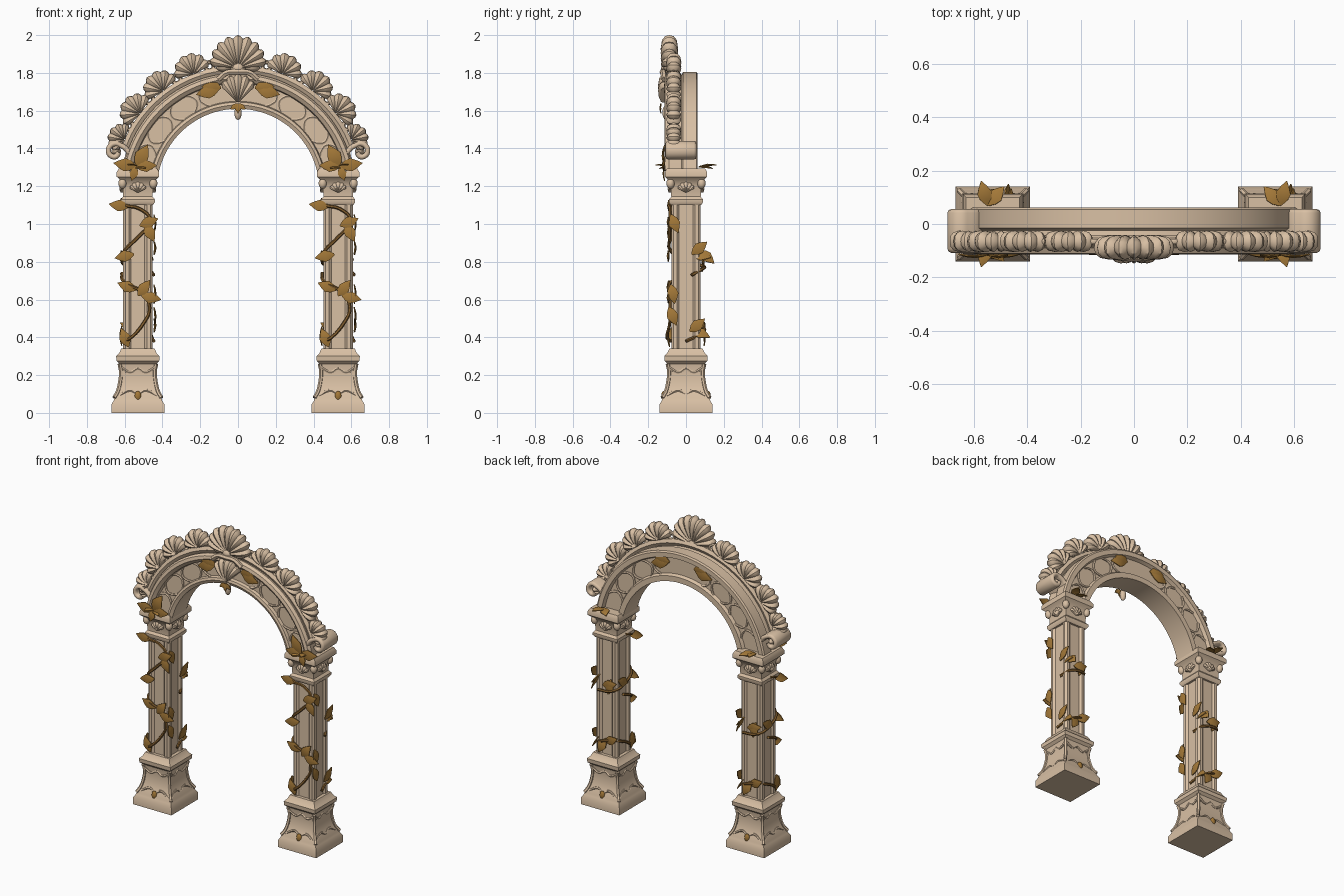
import bpy, bmesh
from math import sin, cos, pi, radians
from mathutils import Vector, Matrix

cube = bpy.data.objects.get("Cube")
if cube:
    bpy.data.objects.remove(cube)


def material(name, rgb):
    m = bpy.data.materials.new(name)
    m.use_nodes = True
    m.diffuse_color = (*rgb, 1)
    m.node_tree.nodes["Principled BSDF"].inputs["Base Color"].default_value = (*rgb, 1)
    return m


STONE = material("tan stone", (0.69, 0.525, 0.37))
LEAF = material("golden brown leaf", (0.37, 0.19, 0.04))
VINE = material("dark brown vine", (0.24, 0.12, 0.03))

PILLAR_X = 0.53
ARCH_Z = 1.18


def finish(ob, mat, angle=35):
    ob.data.materials.clear()
    ob.data.materials.append(mat)
    bpy.ops.object.select_all(action='DESELECT')
    ob.select_set(True)
    bpy.context.view_layer.objects.active = ob
    bpy.ops.object.shade_smooth_by_angle(angle=radians(angle))
    return ob


def skin(name, loops, mat=STONE, matrix=None, angle=35):
    """Joins closed loops of equal length into a capped solid."""
    bm = bmesh.new()
    rings = [[bm.verts.new(p) for p in loop] for loop in loops]
    n = len(rings[0])
    for a, b in zip(rings, rings[1:]):
        for i in range(n):
            j = (i + 1) % n
            bm.faces.new((a[i], a[j], b[j], b[i]))
    bm.faces.new(rings[0])
    bm.faces.new(rings[-1])
    bmesh.ops.recalc_face_normals(bm, faces=bm.faces)
    me = bpy.data.meshes.new(name)
    bm.to_mesh(me)
    bm.free()
    ob = bpy.data.objects.new(name, me)
    bpy.context.collection.objects.link(ob)
    if matrix:
        ob.matrix_world = matrix
    return finish(ob, mat, angle)


def square_loft(name, cx, profile):
    corners = ((-1, -1), (1, -1), (1, 1), (-1, 1))
    return skin(name, [[(cx + h * x, h * y, z) for x, y in corners] for h, z in profile])


def tube(name, pts, r, mat=STONE, extrude=0.0):
    """Round tube along points, or a rounded ribbon when extruded."""
    cu = bpy.data.curves.new(name, 'CURVE')
    cu.dimensions = '2D' if extrude else '3D'
    cu.fill_mode = 'NONE' if extrude else 'FULL'
    cu.bevel_depth, cu.bevel_resolution, cu.extrude = r, 1, extrude
    cu.use_fill_caps = not extrude
    cu.resolution_u = 4
    knots = cu.splines.new('BEZIER').bezier_points
    knots.add(len(pts) - 1)
    for k, p in zip(knots, pts):
        k.co = p
        k.handle_left_type = k.handle_right_type = 'AUTO'
    ob = bpy.data.objects.new(name, cu)
    bpy.context.collection.objects.link(ob)
    bpy.ops.object.select_all(action='DESELECT')
    ob.select_set(True)
    bpy.context.view_layer.objects.active = ob
    bpy.ops.object.convert(target='MESH')
    return finish(bpy.context.object, mat, 50)


def shell(name, at, turn, size, spread, thick, ribs, yaw=0):
    """Scalloped fan, ribbed on both sides, opening upward before it is turned."""
    rows = ((0.05, 0.6), (0.3, 0.9), (0.6, 1.0), (0.85, 0.85), (0.97, 0.5))
    outline = [(t, -w) for t, w in rows] + [(1.0, 0)] + [(t, w) for t, w in reversed(rows)]
    loops = []
    steps = ribs * 4
    for i in range(steps + 1):
        u = i / steps
        a = spread * (2 * u - 1)
        rib = abs(sin(pi * ribs * u))
        reach = size * (0.9 + 0.1 * rib) * (1 - 0.15 * (2 * u - 1) ** 2)
        loops.append([(sin(a) * reach * t, w * thick * (0.7 + 0.3 * rib), cos(a) * reach * t)
                      for t, w in outline])
    m = Matrix.Translation(at) @ Matrix.Rotation(yaw, 4, 'Z') @ Matrix.Rotation(turn, 4, 'Y')
    return skin(name, loops, STONE, m)


def leaf(name, at, direction, normal, size=0.1):
    """Broad pointed leaf, slightly arched and folded along its midrib."""
    d = Vector(direction).normalized()
    side = d.cross(Vector(normal)).normalized()
    n = side.cross(d)
    loops = []
    for t, w in ((0, 0.04), (0.25, 0.22), (0.5, 0.29), (0.75, 0.17), (1, 0.01)):
        base = Vector(at) + d * size * t + n * size * 0.1 * sin(pi * t)
        edge = n * size * w * -0.2
        lift = n * 0.005
        l, r = base + side * w * size + edge, base - side * w * size + edge
        loops.append([l, base, r, r - lift, base - lift, l - lift])
    return skin(name, loops, LEAF, angle=40)


def ball(name, at, r, scale=(1, 1, 1), mat=STONE):
    bpy.ops.mesh.primitive_uv_sphere_add(segments=14, ring_count=8, radius=r, location=at)
    ob = bpy.context.object
    ob.name = name
    ob.scale = scale
    return finish(ob, mat, 60)


def on_arch(angle, r, y):
    """Point at an angle measured from straight up."""
    return (r * sin(angle), y, ARCH_Z + r * cos(angle))


# Pillars
pedestal = ((0.14, 0), (0.14, 0.045), (0.128, 0.065), (0.125, 0.08), (0.108, 0.11), (0.095, 0.16),
            (0.09, 0.22), (0.097, 0.26), (0.113, 0.275), (0.115, 0.30), (0.10, 0.315), (0.088, 0.34))
capital = ((0.08, 1.10), (0.09, 1.115), (0.09, 1.13), (0.078, 1.145), (0.08, 1.20), (0.095, 1.235),
           (0.112, 1.25), (0.112, 1.275), (0.10, 1.295))
panel = ((-0.066, 0.078), (-0.048, 0.078), (-0.036, 0.067), (0.036, 0.067), (0.048, 0.078), (0.066, 0.078))
front, back, right = (0, -1, 0), (0, 1, 0), (1, 0, 0)
for side_name, s in (("right", -1), ("left", 1)):
    cx = s * PILLAR_X
    square_loft(side_name + "_pedestal", cx, pedestal)
    square_loft(side_name + "_capital", cx, capital)
    section = [Matrix.Rotation(k * pi / 2, 2) @ Vector((x, -d)) for k in range(4) for x, d in panel]
    skin(side_name + "_shaft", [[(cx + p.x, p.y, z) for p in section] for z in (0.33, 1.12)])
    for k in range(4):
        turn = Matrix.Translation((cx, 0, 0)) @ Matrix.Rotation(k * pi / 2, 4, 'Z')
        # Corner ribs, face swags, capital scrolls and shells
        tube(side_name + "_pedestal_rib", [turn @ Vector((h, -h, z)) for h, z in pedestal[3:8]], 0.011)
        swag = ((-0.09, -0.094, 0.24), (-0.04, -0.09, 0.215), (0, -0.089, 0.235),
                (0.04, -0.09, 0.215), (0.09, -0.094, 0.24))
        tube(side_name + "_pedestal_swag", [turn @ Vector(p) for p in swag], 0.008)
        foot = ((-0.1, -0.112, 0.09), (-0.04, -0.103, 0.12), (0, -0.106, 0.10),
                (0.04, -0.103, 0.12), (0.1, -0.112, 0.09))
        tube(side_name + "_pedestal_foot", [turn @ Vector(p) for p in foot], 0.008)
        ball(side_name + "_capital_scroll", turn @ Vector((0.082, -0.082, 1.215)), 0.022, (1, 1, 1.3))
        shell(side_name + "_capital_shell", turn @ Vector((0, -0.083, 1.165)), 0, 0.06, 1.1, 0.014, 5,
              k * pi / 2)

    # Climbing vine
    upper = ((-0.085, 0, 1.13), (-0.07, -0.083, 1.10), (0.01, -0.084, 1.08), (0.065, -0.084, 1.02),
             (0, -0.084, 0.93), (-0.07, -0.083, 0.86), (-0.085, 0, 0.81), (-0.06, 0.083, 0.78),
             (0.05, 0.083, 0.76), (0.085, 0.03, 0.73))
    lower = ((-0.085, 0.02, 0.74), (-0.07, -0.083, 0.69), (0.02, -0.084, 0.64), (0.062, -0.084, 0.56),
             (0.04, -0.084, 0.49), (-0.07, -0.083, 0.38), (-0.085, 0, 0.42), (-0.05, 0.083, 0.45),
             (0.05, 0.083, 0.42), (0.085, 0, 0.38))
    for vine in (upper, lower):
        tube(side_name + "_vine", [(cx + x, y, z) for x, y, z in vine], 0.009, VINE)
    vine_leaves = (
        ((0.01, -0.092, 0.99), (1, 0, 0.4), front), ((0.04, -0.09, 1.0), (0.4, 0, -0.8), front),
        ((-0.05, -0.09, 1.09), (-1, 0, 0.15), front), ((-0.02, -0.092, 0.84), (-1, 0, -0.2), front),
        ((-0.01, -0.092, 0.65), (-1, 0, 0.4), front), ((0, -0.092, 0.62), (0.7, 0, 0.9), front),
        ((0.02, -0.092, 0.62), (1, 0, -0.2), front), ((-0.05, -0.09, 0.35), (-0.4, 0, 1), front),
        ((0.088, -0.08, 1.05), (0, 0.4, -1), right), ((0.088, -0.08, 0.68), (0, 0.2, -1), right),
        ((0.088, -0.09, 0.56), (0, 0.4, -1), right), ((-0.088, -0.07, 0.46), (0, 0.1, -1), (-1, 0, 0)),
        ((-0.088, 0.07, 0.85), (0, -0.8, -0.4), (-1, 0, 0)), ((-0.04, 0.088, 0.85), (0.2, 0, -1), back),
        ((0.02, 0.088, 0.80), (-1, 0, 0.3), back), ((0.06, 0.03, 0.84), (0.1, 1, -0.15), (1, 0, 0.6)),
        ((0.05, 0.07, 0.86), (0.1, 0.7, -0.6), (1, 0, 0.5)), ((0.088, 0.03, 0.84), (0, 0.5, 0.4), right),
        ((0.06, 0.03, 0.44), (0.1, 1, -0.4), (1, 0, 0.6)), ((0.088, 0.02, 0.43), (0, 0.7, 0.6), right),
        ((0, 0.088, 0.43), (-0.8, 0.1, 0.4), back), ((0, 0.088, 0.45), (0.4, 0.1, -0.9), back))
    for at, d, n in vine_leaves:
        leaf(side_name + "_vine_leaf", Vector(at) + Vector((cx, 0, 0)), d, n, 0.105)

    # Leaf sprays on the capital and buds on the pedestal
    for dx, dz, size in ((-0.55, 1, 0.13), (-1, 0.05, 0.11), (1, 0.15, 0.12), (0.3, -1, 0.08)):
        leaf(side_name + "_capital_leaf", (cx + s * 0.01, -0.116, 1.305), (s * dx, 0, dz), front, size)
    for f in (-1, 1):
        for dx, dy, dz in ((0.25, 1, 0.1), (-0.7, 0.8, -0.1)):
            leaf(side_name + "_ledge_leaf", (cx + s * 0.02, f * 0.07, 1.305), (s * dx, f * dy, dz),
                 (0, f * 0.3, 1), 0.095)
        ball(side_name + "_pedestal_bud", (cx, f * 0.118, 0.09), 0.022, (0.8, 0.6, 1.2), LEAF)

# Arch ring with moulded rims and sunk panels
ring = ((0.43, -0.09), (0.45, -0.10), (0.465, -0.095), (0.47, -0.075), (0.565, -0.075), (0.57, -0.10),
        (0.59, -0.115), (0.61, -0.11), (0.62, -0.09), (0.61, -0.025), (0.625, -0.015), (0.625, 0.055),
        (0.615, 0.062), (0.585, 0.062), (0.575, 0.04), (0.475, 0.04), (0.465, 0.06), (0.43, 0.06))
skin("arch_ring", [[on_arch(radians(a), r, y) for r, y in ring] for a in range(-80, 81, 4)])
tube("arch_crest_rail", [on_arch(radians(a), 0.637, -0.065) for a in range(-70, 71, 10)], 0.024)

for s in (-1, 1):
    # Panel tracery, front and back
    for y in (-0.076, 0.041):
        for a in (24, 43, 62):
            for bend in (-1, 1):
                path = [on_arch(s * radians(a + bend * w), r, y)
                        for r, w in ((0.465, 6), (0.49, 2.5), (0.52, 1), (0.55, 2.5), (0.575, 6))]
                tube("arch_tracery", path, 0.008)
    # Scrolls at the springing
    spiral = [(s * (0.648 - 0.038 * k * cos(t)), 1.388 + 0.038 * k * sin(t), 0)
              for t, k in ((0.9, 1), (1.6, 1), (2.4, 1), (3.2, 1), (4.0, 0.95), (4.8, 0.8), (5.8, 0.5))]
    scroll = tube("arch_scroll", [(s * 0.565, 1.36, 0), (s * 0.595, 1.40, 0)] + spiral, 0.014,
                  extrude=0.068)
    scroll.matrix_world = Matrix.Translation((0, -0.026, 0)) @ Matrix.Rotation(pi / 2, 4, 'X')
    ball("arch_scroll_core", (s * 0.645, -0.026, 1.385), 0.026, (1, 2.9, 1))
    # Crest shells with curls between them
    for a, size in ((21, 0.115), (37, 0.115), (52, 0.115), (66, 0.095)):
        shell("crest_shell", on_arch(s * radians(a), 0.655, -0.065), s * radians(a), size, 1.45, 0.04, 6)
    for a in (13, 29, 44.5, 59.5):
        bpy.ops.mesh.primitive_torus_add(location=on_arch(s * radians(a), 0.672, -0.065), major_radius=0.022,
                                         minor_radius=0.011, major_segments=14, minor_segments=6,
                                         rotation=(pi / 2, 0, 0))
        bpy.context.object.name = "crest_curl"
        finish(bpy.context.object, STONE, 60)
    # Leaves beside the keystone, front and back
    for y, f in ((-0.104, -1), (0.048, 1)):
        for x, z, dz in ((0.09, 1.72, 0.25), (0.10, 1.715, -0.25)):
            leaf("arch_leaf", (s * x, y, z), (s, 0, dz), (0, f, 0), 0.125)
    ball("crown_scroll", (s * 0.075, -0.085, 1.83), 0.03, (1.4, 1.2, 0.8))

# Crown shell and keystone
shell("crown_shell", (0, -0.088, 1.825), 0, 0.175, 1.5, 0.046, 9)
ball("crown_boss", (0, -0.09, 1.825), 0.035, (1.2, 1.2, 1))
shell("keystone_shell", (0, -0.108, 1.64), 0, 0.155, 0.8, 0.04, 5)
tube("keystone_brow", [(-0.105, -0.115, 1.765), (-0.06, -0.12, 1.80), (0, -0.125, 1.805),
                       (0.06, -0.12, 1.80), (0.105, -0.115, 1.765)], 0.016)
ball("keystone_pendant", (0, -0.105, 1.59), 0.022, (0.9, 0.9, 1.8))
for dx in (-1, 0, 1):
    leaf("pendant_leaf", (0, -0.135, 1.635), (dx, 0, -0.7), front, 0.05)
